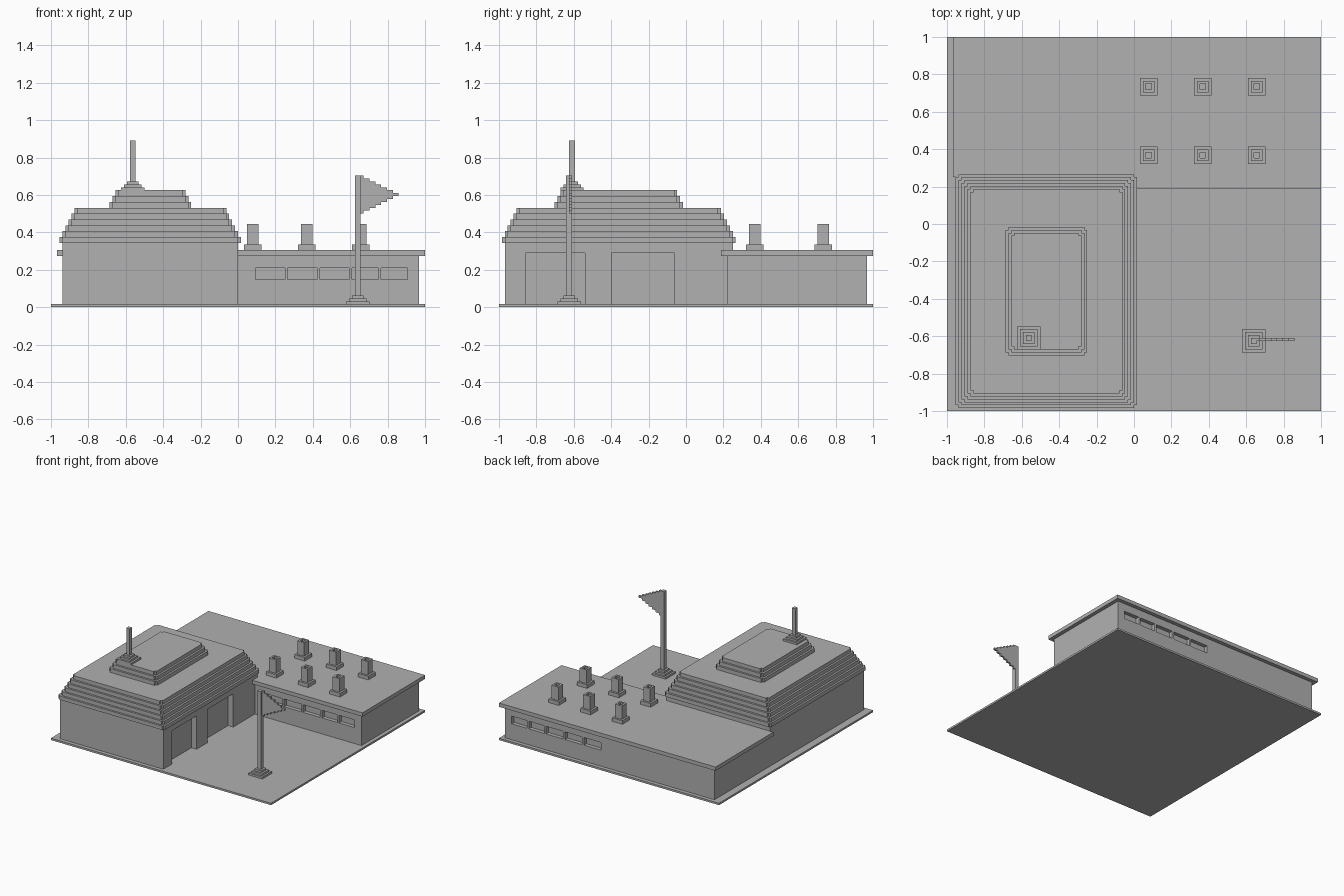
import bpy, bmesh

if "Cube" in bpy.data.objects:
    bpy.data.objects.remove(bpy.data.objects["Cube"])

V = 1 / 64  # one building block; all sizes below are in blocks
grey = bpy.data.materials.new("plain grey")
grey.diffuse_color = (0.44, 0.44, 0.44, 1)
grey.use_nodes = True
grey.node_tree.nodes["Principled BSDF"].inputs["Base Color"].default_value = grey.diffuse_color


def rect(x0, x1, y0, y1):
    return [(x0, y0), (x1, y0), (x1, y1), (x0, y1)]


def square(cx, cy, h):
    return rect(cx - h, cx + h, cy - h, cy + h)


def notched(x0, x1, y0, y1):
    # rectangle with one block missing at every corner
    return [(x0 + 1, y0), (x1 - 1, y0), (x1 - 1, y0 + 1), (x1, y0 + 1),
            (x1, y1 - 1), (x1 - 1, y1 - 1), (x1 - 1, y1), (x0 + 1, y1),
            (x0 + 1, y1 - 1), (x0, y1 - 1), (x0, y0 + 1), (x0 + 1, y0 + 1)]


def build(name, parts):
    # each part is (outline, bottom, top)
    bm = bmesh.new()
    for outline, z0, z1 in parts:
        low = [bm.verts.new((x * V, y * V, z0 * V)) for x, y in outline]
        high = [bm.verts.new((x * V, y * V, z1 * V)) for x, y in outline]
        bm.faces.new(low[::-1])
        bm.faces.new(high)
        n = len(outline)
        for i in range(n):
            j = (i + 1) % n
            bm.faces.new((low[i], low[j], high[j], high[i]))
    bmesh.ops.recalc_face_normals(bm, faces=bm.faces)
    me = bpy.data.meshes.new(name)
    bm.to_mesh(me)
    bm.free()
    me.materials.append(grey)
    ob = bpy.data.objects.new(name, me)
    bpy.context.collection.objects.link(ob)
    return ob


def cut(ob, parts):
    cutter = build(ob.name + "_cutter", parts)
    cutter.hide_render = True
    cutter.display_type = 'WIRE'
    mod = ob.modifiers.new("openings", 'BOOLEAN')
    mod.operation = 'DIFFERENCE'
    mod.solver = 'EXACT'
    mod.object = cutter


# ground plate
build("base_plate", [(rect(-64, 64, -64, 64), 0, 1)])

# tall hall with two recessed gates on its right side
hall = build("hall_walls", [(rect(-60, 0, -62, 16), 1, 22)])
cut(hall, [(rect(-3, 2, a, b), 0, 18.5) for a, b in ((-55, -34.5), (-25.5, -4))])

# stepped hall roof in two stages
build("hall_roof", [(notched(-61 + i, 1 - i, -63 + i, 17 - i), 22 + 2 * i, 24 + 2 * i)
                    for i in range(6)])
build("hall_upper_roof", [(notched(-44 + i, -16 - i, -45 + i, -1 - i), 34 + 2 * i, 36 + 2 * i)
                          for i in range(3)])

# low wing behind, L-shaped around the hall, with window recesses front and back
wing = build("wing_walls", [([(-60, 16), (0, 16), (0, 14), (62, 14), (62, 62), (-60, 62)], 1, 17.5)])
windows = [(6, 16), (17, 27), (28, 38), (39, 48), (49, 58)]
cut(wing, [(rect(a, b, y0, y1), 9.4, 13.4)
           for a, b in windows for y0, y1 in ((12, 16), (60, 64))])
build("wing_roof", [([(-62, 16), (0, 16), (0, 12), (64, 12), (64, 64), (-62, 64)], 17.5, 19.5)])

# poles on stepped feet
def pole(name, cx, cy, z, top):
    build(name + "_foot", [(square(cx, cy, 4 - i), z + i, z + i + 1) for i in range(3)])
    build(name, [(square(cx, cy, 1), z + 3, top)])


pole("roof_mast", -36, -39, 40, 57)
pole("flag_pole", 41, -40, 1, 45)

# pennant flag: stepped triangle, one block thick
build("flag", [(rect(42, 55 - 2 * abs(i - 6), -40, -39), 32 + i, 33 + i) for i in range(13)])

# six hollow-topped chimneys in a grid
for r, cy in enumerate((23.5, 47)):
    for c, cx in enumerate((5, 23.5, 42)):
        tag = f"{r}_{c}"
        build("chimney_base_" + tag, [(square(cx, cy, 3), 19.5, 21.4)])
        shaft = build("chimney_" + tag, [(square(cx, cy, 2), 21.4, 28.5)])
        cut(shaft, [(square(cx, cy, 1), 26.5, 30)])
